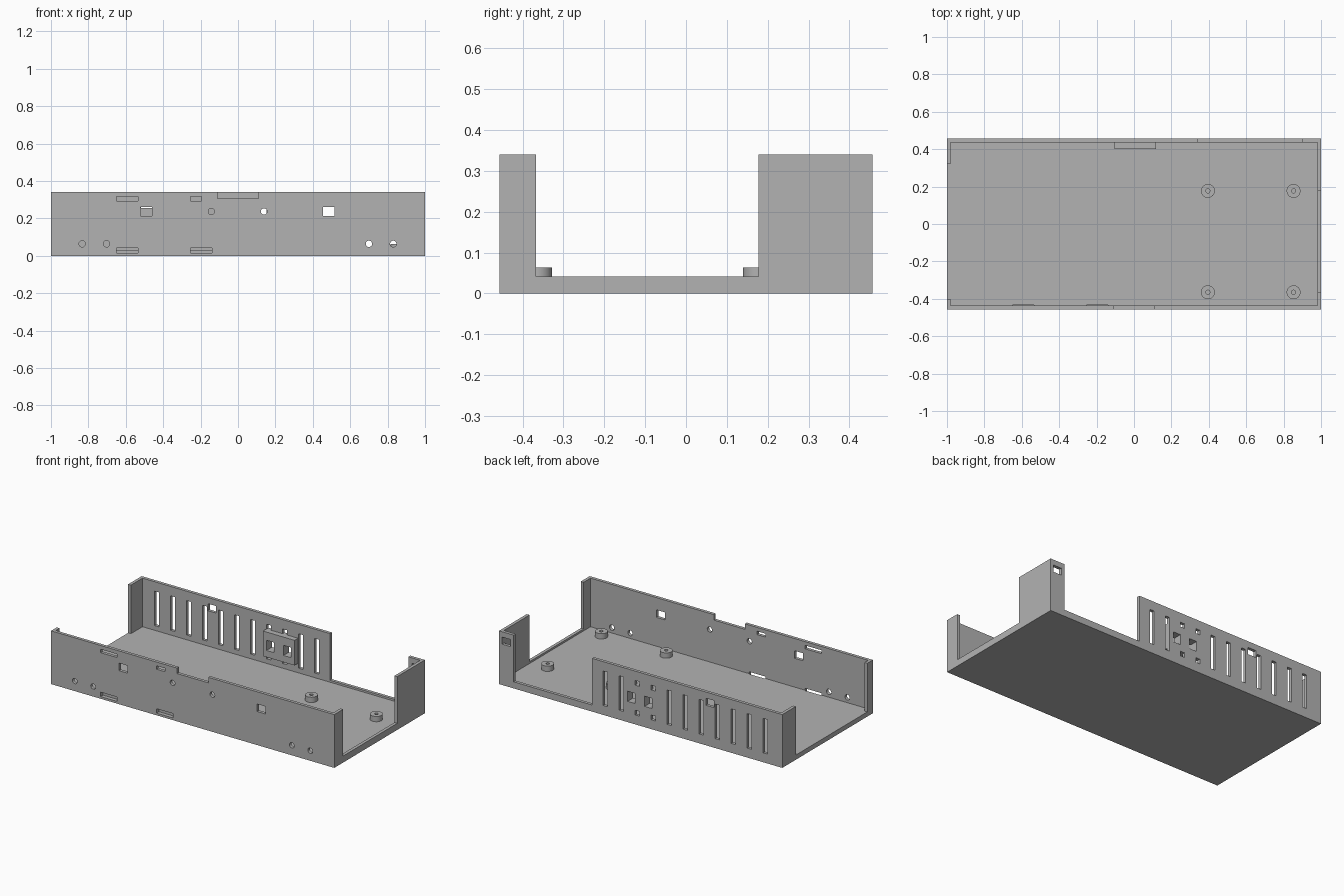
import bpy
import math

default = bpy.data.objects.get("Cube")
if default:
    bpy.data.objects.remove(default, do_unlink=True)

grey = bpy.data.materials.new("plain_grey")
grey.use_nodes = True
colour = (0.45, 0.45, 0.45, 1)
grey.diffuse_color = colour
grey.node_tree.nodes["Principled BSDF"].inputs["Base Color"].default_value = colour

W, D, H = 1.0, 0.457, 0.34      # half width, half depth, height
T, FLOOR, SILL = 0.02, 0.03, 0.042
OUT = 0.1                       # cutter overshoot


def box(name, x0, x1, y0, y1, z0, z1):
    bpy.ops.mesh.primitive_cube_add(
        size=1, location=((x0 + x1) / 2, (y0 + y1) / 2, (z0 + z1) / 2))
    ob = bpy.context.object
    ob.name = name
    ob.scale = (x1 - x0, y1 - y0, z1 - z0)
    bpy.ops.object.transform_apply(location=True, rotation=False, scale=True)
    ob.data.materials.append(grey)
    return ob


def cylinder(name, r, depth, loc, along_y=False):
    bpy.ops.mesh.primitive_cylinder_add(
        vertices=32, radius=r, depth=depth, location=loc,
        rotation=(math.pi / 2 if along_y else 0, 0, 0))
    ob = bpy.context.object
    ob.name = name
    bpy.ops.object.transform_apply(location=True, rotation=True, scale=True)
    ob.data.materials.append(grey)
    return ob


def combine(tool, operation="DIFFERENCE"):
    """Apply a boolean to the tray and drop the helper."""
    tool.hide_render = True
    mod = tray.modifiers.new("shape", "BOOLEAN")
    mod.operation = operation
    mod.solver = "EXACT"
    mod.object = tool
    bpy.context.view_layer.objects.active = tray
    bpy.ops.object.modifier_apply(modifier=mod.name)
    bpy.data.objects.remove(tool, do_unlink=True)


def window(x, z, w, h, back=False):
    """Rectangular hole through the front or back wall."""
    y0, y1 = (D - 0.07, D + OUT) if back else (-D - OUT, -D + T + 0.004)
    combine(box("window_cutter", x - w / 2, x + w / 2, y0, y1, z - h / 2, z + h / 2))


# Open tray
tray = box("enclosure_tray", -W, W, -D, D, 0, H)
combine(box("cavity", -W + T, W - T, -D + T, D - T, FLOOR, H + OUT))

# Openings in both ends, the back wall and the front rim
combine(box("right_opening", W - 2 * T, W + OUT, -0.367, 0.178, SILL, H + OUT))
combine(box("left_opening", -W - OUT, -W + 2 * T, -0.40, 0.32, FLOOR, H + OUT))
combine(box("back_opening", 0.343, 0.897, D - 2 * T, D + OUT, SILL, H + OUT))
combine(box("rim_notch", -0.11, 0.11, -D - OUT, -D + 2 * T, 0.305, H + OUT))

# Row of vent slots in the back wall
for i in range(11):
    window(-0.88 + i * 0.113, 0.17, 0.03, 0.22, back=True)

# Thickened connector block with two sockets
combine(box("connector_block", -0.105, 0.118, 0.402, D, 0.09, 0.25), "UNION")
for x in (-0.054, 0.066):
    window(x, 0.165, 0.053, 0.065, back=True)

# Latch windows in the back wall
window(-0.49, 0.278, 0.058, 0.045, back=True)
window(0.95, 0.283, 0.058, 0.045, back=True)

# Front wall windows, strap slots and round holes
for x in (-0.49, 0.485):
    window(x, 0.238, 0.06, 0.048)
for x, z, w, h in ((-0.592, 0.305, 0.115, 0.022), (-0.225, 0.305, 0.06, 0.022),
                   (-0.592, 0.028, 0.115, 0.028), (-0.197, 0.028, 0.115, 0.028)):
    window(x, z, w, h)
for x, z in ((-0.142, 0.237), (0.139, 0.237), (-0.833, 0.064),
             (-0.703, 0.064), (0.70, 0.064), (0.83, 0.064)):
    combine(cylinder("round_cutter", 0.017, 0.1, (x, -D, z), along_y=True))

# Board standoffs with screw holes
for x in (0.395, 0.853):
    for y in (-0.365, 0.177):
        combine(cylinder("standoff", 0.037, 0.044, (x, y, 0.042)), "UNION")
        combine(cylinder("screw_cutter", 0.011, 0.04, (x, y, 0.055)))

bpy.ops.object.select_all(action="DESELECT")
tray.select_set(True)
bpy.context.view_layer.objects.active = tray
bpy.ops.object.shade_smooth_by_angle(angle=math.radians(30))
